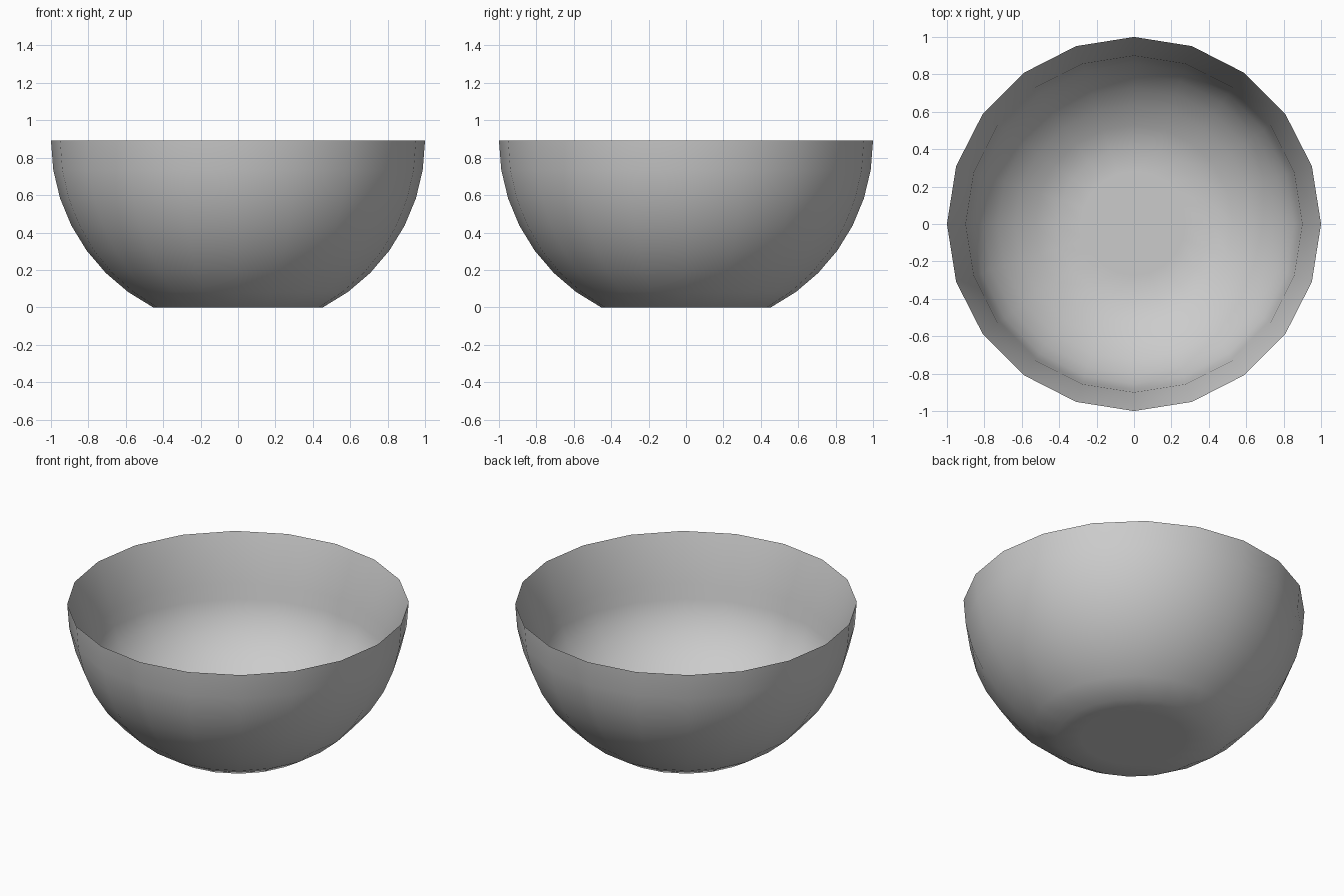
import bpy, bmesh, math

if "Cube" in bpy.data.objects:
    bpy.data.objects.remove(bpy.data.objects["Cube"])

SIDES = 20
CENTRE = math.cos(math.radians(27))

def lathe(bm, profile):
    """Spin (radius, z) points around z; last point closes on the axis."""
    rings = [[bm.verts.new((r * math.cos(2 * math.pi * i / SIDES),
                            r * math.sin(2 * math.pi * i / SIDES), z))
              for i in range(SIDES)] for r, z in profile[:-1]]
    tip = bm.verts.new((0, 0, profile[-1][1]))
    for a, b in zip(rings, rings[1:]):
        for i in range(SIDES):
            j = (i + 1) % SIDES
            bm.faces.new((a[i], b[i], b[j], a[j]))
    for i in range(SIDES):
        bm.faces.new((rings[-1][i], tip, rings[-1][(i + 1) % SIDES]))

angles = [math.radians(9 * k) for k in range(11)]
# Outside: half sphere with flattened foot
outer = [(math.cos(a), max(CENTRE - math.sin(a), 0)) for a in angles]
# Inside: sloping lip, then a shallower hollow with a flat floor
inner = [(1, CENTRE)] + [(0.9 * math.cos(a), 0.05 + 0.55 * max(CENTRE - math.sin(a), 0) / CENTRE)
                         for a in angles]

bm = bmesh.new()
lathe(bm, outer)
outside = list(bm.faces)
lathe(bm, inner)
bmesh.ops.reverse_faces(bm, faces=[f for f in bm.faces if f not in set(outside)])
for f in bm.faces:
    f.smooth = True
mesh = bpy.data.meshes.new("bowl")
bm.to_mesh(mesh)
bm.free()
bowl = bpy.data.objects.new("bowl", mesh)
bpy.context.collection.objects.link(bowl)
mat = bpy.data.materials.new("grey")
mat.diffuse_color = (0.53, 0.53, 0.53, 1)
mat.use_nodes = True
mat.node_tree.nodes["Principled BSDF"].inputs["Base Color"].default_value = mat.diffuse_color
mesh.materials.append(mat)
